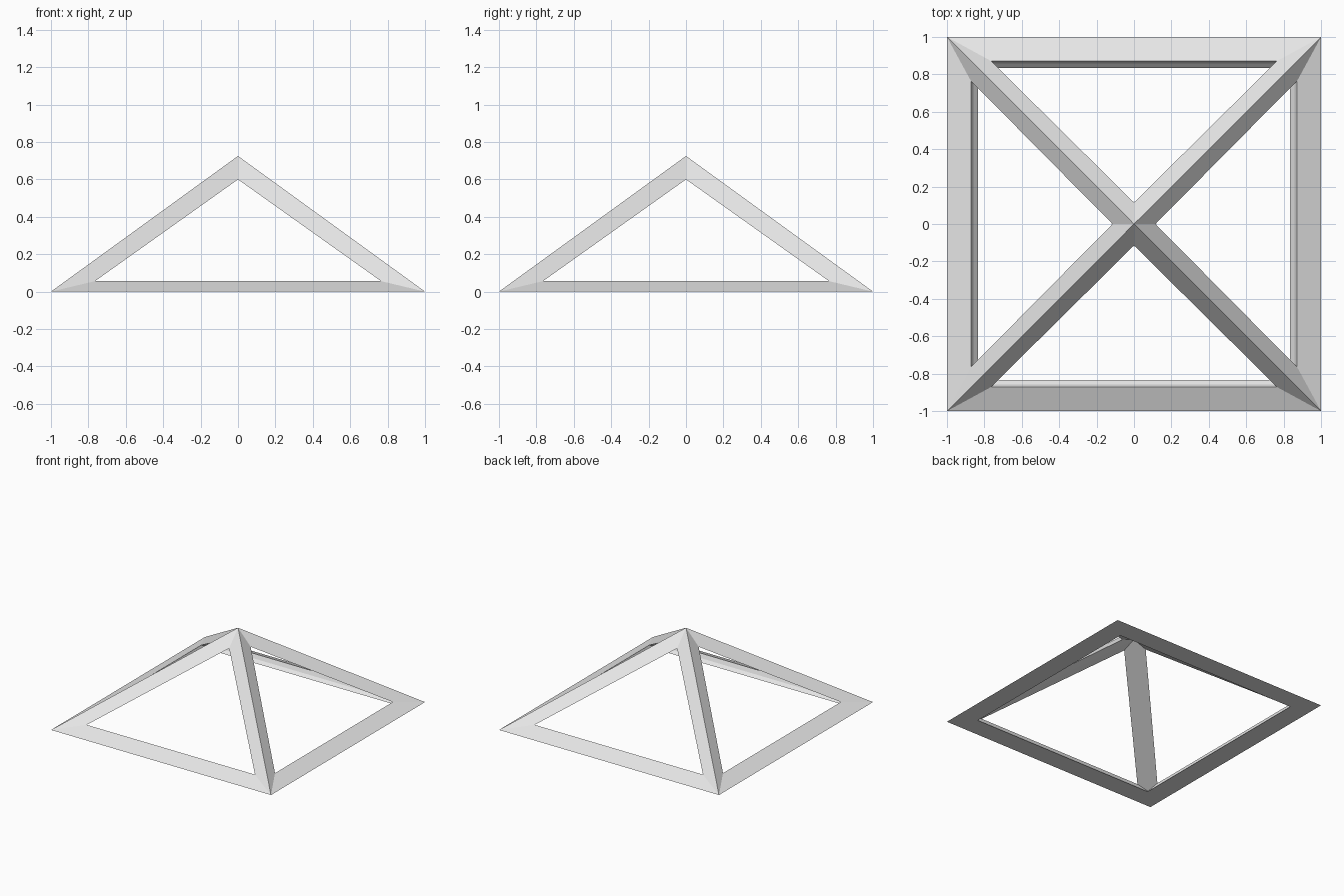
import bpy
import bmesh
from math import pi
from mathutils import Matrix, Vector

cube = bpy.data.objects.get("Cube")
if cube:
    bpy.data.objects.remove(cube, do_unlink=True)

grey = bpy.data.materials.new("light_grey")
grey.use_nodes = True
colour = (0.8, 0.8, 0.8, 1)
grey.diffuse_color = colour
grey.node_tree.nodes["Principled BSDF"].inputs["Base Color"].default_value = colour

# Corner points of the front side, given for the left (+x) end
OUTER = (1, -1, 0)               # foot corner
FACE = (0.765, -0.872, 0.056)    # lower corner of the triangular opening
INNER = (0.858, -0.858, 0.023)   # inner ridge of the foot
BASE = (0.835, -0.835, 0)        # corner of the square opening underneath
APEX = (0, 0, 0.725)
APEX_FACE = (0, -0.115, 0.6)     # top corner of the triangular opening
APEX_INNER = (0, 0, 0.645)


def mirrored(p):
    return (-p[0], p[1], p[2])


def quad(bm, points, turn):
    bm.faces.new([bm.verts.new(turn @ Vector(p)) for p in points])


def add_base_bar(bm, turn):
    # Four-sided bar: sloped top, undercut, inner lip and flat bottom
    section = [OUTER, FACE, INNER, BASE]
    for a, b in zip(section, section[1:] + section[:1]):
        quad(bm, [a, b, mirrored(b), mirrored(a)], turn)


def add_rib_halves(bm, turn):
    # Outer slope and underside of the two sloping ribs beside the opening
    for side in (lambda p: p, mirrored):
        for strip in ([OUTER, APEX, APEX_FACE, FACE],
                      [FACE, APEX_FACE, APEX_INNER, INNER]):
            quad(bm, [side(p) for p in strip], turn)


# Repeat one side around the vertical axis and weld the joints
bm = bmesh.new()
for i in range(4):
    turn = Matrix.Rotation(i * pi / 2, 3, "Z")
    add_base_bar(bm, turn)
    add_rib_halves(bm, turn)
bmesh.ops.remove_doubles(bm, verts=bm.verts, dist=0.0005)
bmesh.ops.recalc_face_normals(bm, faces=bm.faces)

mesh = bpy.data.meshes.new("pyramid_frame")
bm.to_mesh(mesh)
bm.free()
mesh.materials.append(grey)
frame = bpy.data.objects.new("pyramid_frame", mesh)
bpy.context.collection.objects.link(frame)
